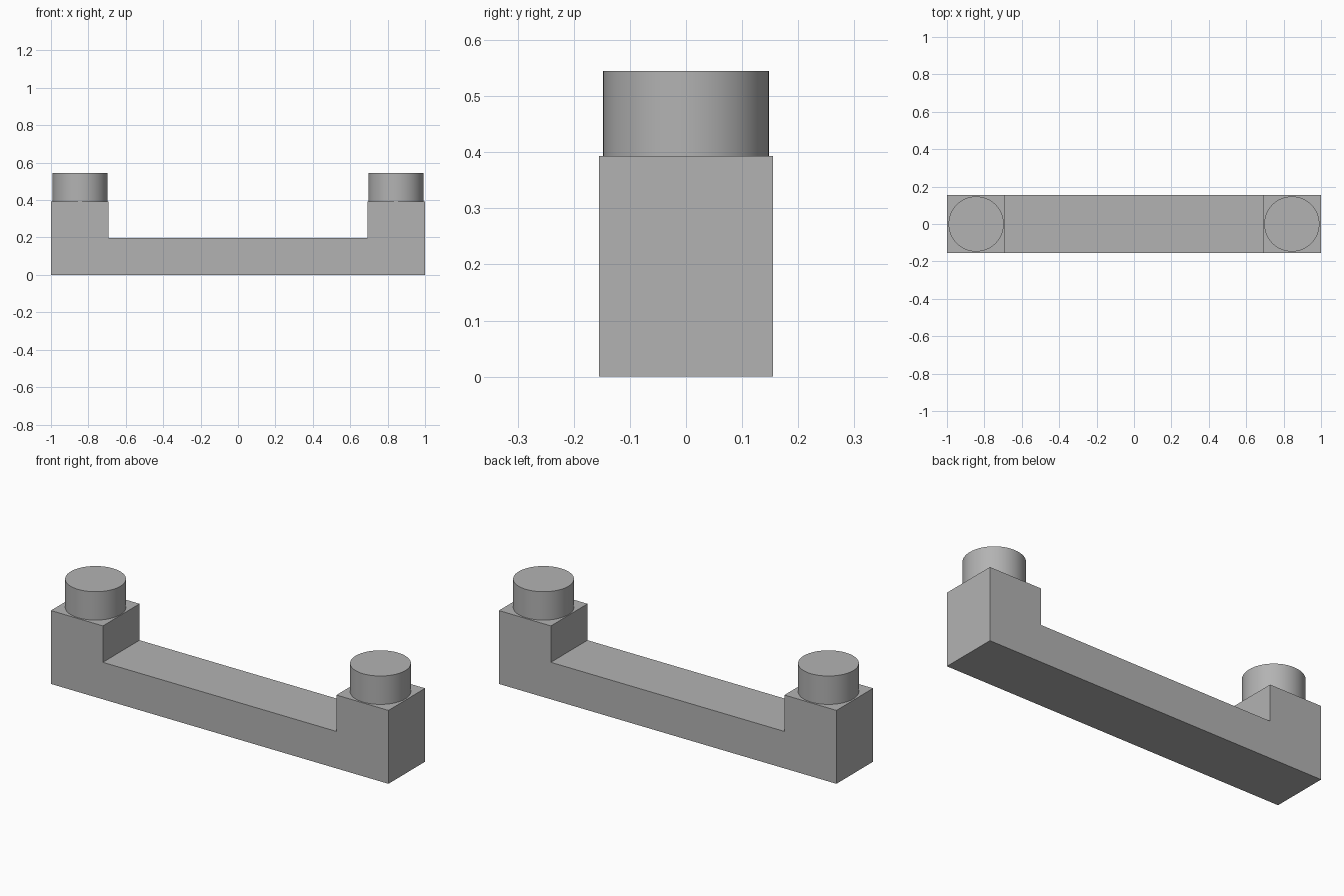
import bpy
import bmesh

cube = bpy.data.objects.get("Cube")
if cube:
    bpy.data.objects.remove(cube, do_unlink=True)

HALF_DEPTH = 0.155
BAR_TOP = 0.198
BLOCK_TOP = 0.393
STUD_TOP = 0.545
STEP_X = 0.692
STUD_X = 0.844
STUD_RADIUS = 0.1475

grey = bpy.data.materials.new("plain grey")
grey.use_nodes = True
colour = (0.45, 0.45, 0.45, 1)
grey.diffuse_color = colour
grey.node_tree.nodes["Principled BSDF"].inputs["Base Color"].default_value = colour


# Bracket body: a U-shaped side profile extruded through its depth
def make_bracket():
    half = [(1, 0), (1, BLOCK_TOP), (STEP_X, BLOCK_TOP), (STEP_X, BAR_TOP)]
    outline = half + [(-x, z) for x, z in reversed(half)]
    bm = bmesh.new()
    face = bm.faces.new([bm.verts.new((x, -HALF_DEPTH, z)) for x, z in outline])
    back = bmesh.ops.extrude_face_region(bm, geom=[face])["geom"]
    bmesh.ops.translate(bm, vec=(0, 2 * HALF_DEPTH, 0),
                        verts=[v for v in back if isinstance(v, bmesh.types.BMVert)])
    bmesh.ops.recalc_face_normals(bm, faces=bm.faces)
    mesh = bpy.data.meshes.new("bracket_body")
    bm.to_mesh(mesh)
    bm.free()
    mesh.materials.append(grey)
    body = bpy.data.objects.new("bracket_body", mesh)
    bpy.context.collection.objects.link(body)


# Round stud standing on an end block
def make_stud(name, x):
    bpy.ops.mesh.primitive_cylinder_add(
        vertices=64, radius=STUD_RADIUS, depth=STUD_TOP - BLOCK_TOP,
        location=(x, 0, (STUD_TOP + BLOCK_TOP) / 2))
    stud = bpy.context.object
    stud.name = name
    stud.data.materials.append(grey)
    bpy.ops.object.shade_smooth_by_angle()


make_bracket()
for name, side in (("left_stud", 1), ("right_stud", -1)):
    make_stud(name, side * STUD_X)
